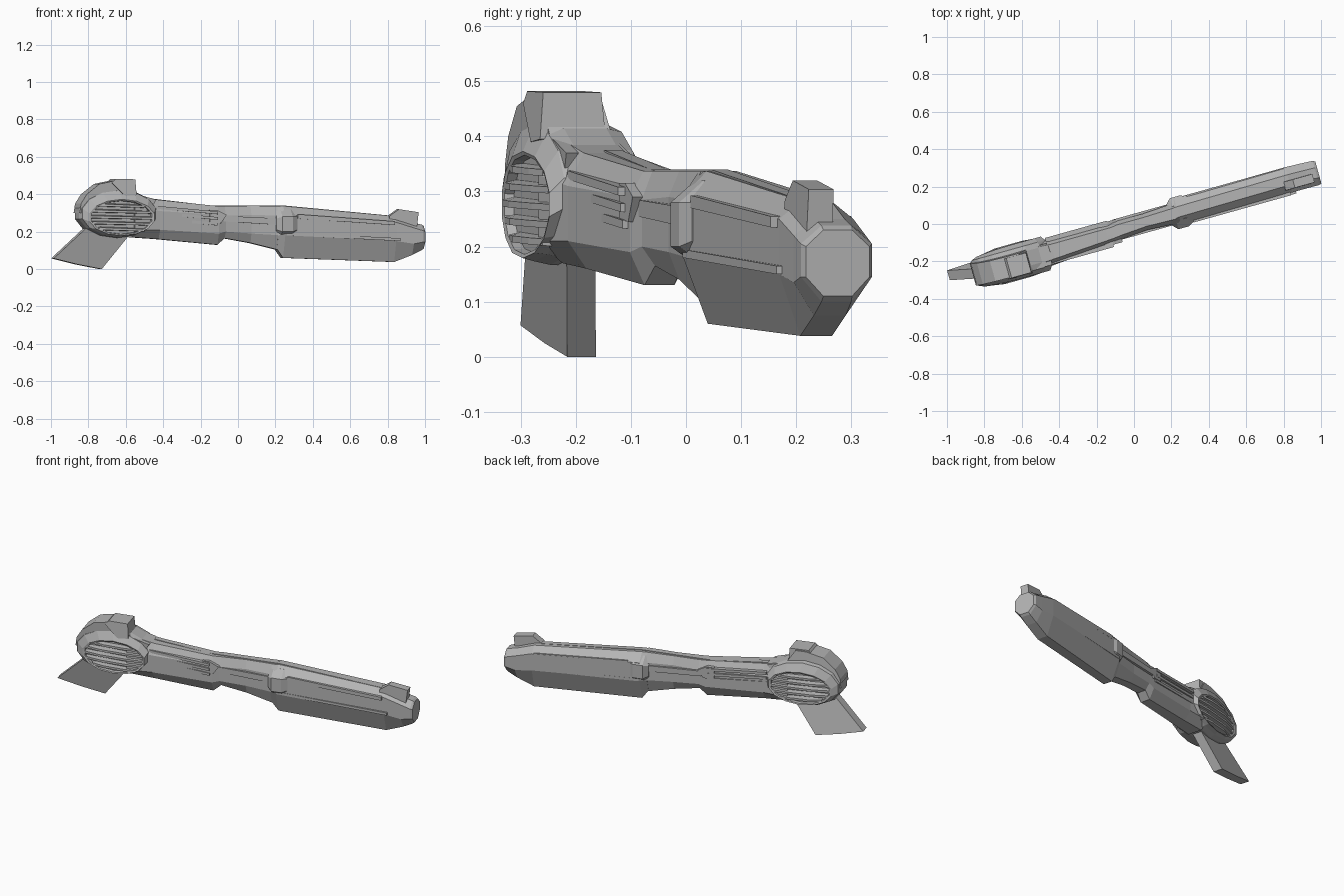
import bpy, bmesh, math
from mathutils import Vector

if "Cube" in bpy.data.objects:
    bpy.data.objects.remove(bpy.data.objects["Cube"], do_unlink=True)

metal = bpy.data.materials.new("grey_metal")
metal.use_nodes = True
GREY = (0.46, 0.46, 0.46, 1)
metal.diffuse_color = GREY
metal.node_tree.nodes["Principled BSDF"].inputs["Base Color"].default_value = GREY

YAW = math.radians(15.6)


def place(x, side, z):
    """Long-axis x, sideways offset and height, turned to the model's heading."""
    return Vector((x - side * math.sin(YAW),
                   x * math.tan(YAW) + side * math.cos(YAW) - 0.005, z))


def loft(name, rings):
    """Skin closed rings of (x, side, z) points and cap both ends."""
    bm = bmesh.new()
    loops = [[bm.verts.new(place(*p)) for p in ring] for ring in rings]
    n = len(loops[0])
    for a, b in zip(loops, loops[1:]):
        for i in range(n):
            j = (i + 1) % n
            bm.faces.new((a[i], a[j], b[j], b[i]))
    bm.faces.new(loops[0][::-1])
    bm.faces.new(loops[-1])
    bmesh.ops.recalc_face_normals(bm, faces=bm.faces)
    mesh = bpy.data.meshes.new(name)
    bm.to_mesh(mesh)
    bm.free()
    mesh.materials.append(metal)
    obj = bpy.data.objects.new(name, mesh)
    bpy.context.collection.objects.link(obj)
    return obj


def section(x, mid, low, wide, top, z0, z1, z2, z3):
    """Eight-sided cross-section with its own bottom, waist and top widths."""
    half = [(low, z0), (wide, z1), (wide, z2), (top, z3)]
    return ([(x, mid + w, z) for w, z in half]
            + [(x, mid - w, z) for w, z in reversed(half)])


def slab(name, outline, s0, s1, pinch=0.0, lean=0.0):
    """Extrude a side outline sideways; its upper points may narrow or lean."""
    hi = max(z for x, z in outline)
    lo = min(z for x, z in outline)

    def ring(s, shift):
        return [(x, s + shift * (z - lo) / (hi - lo), z) for x, z in outline]
    return loft(name, [ring(s0, lean + pinch), ring(s1, lean - pinch)])


def oval(cx, cz, rx, rz, side, count=14):
    return [(cx + rx * math.cos(math.tau * (i + .5) / count), side,
             cz + rz * math.sin(math.tau * (i + .5) / count)) for i in range(count)]


# Barrel with tapering keel and octagonal muzzle
loft("barrel", [section(*s) for s in [
    (.20, 0, .03, .055, .03, .11, .18, .28, .335),
    (.235, .004, .026, .074, .028, .06, .185, .29, .337),
    (.83, .01, .03, .07, .028, .038, .15, .25, .283),
    (.925, .008, .03, .068, .028, .075, .135, .22, .25),
    (.975, .006, .028, .067, .028, .1, .145, .205, .238),
    (.987, .005, .027, .06, .027, .11, .145, .2, .23)]])

# Collar at the rear of the barrel
loft("barrel_collar", [section(*s) for s in [
    (.19, 0, .04, .06, .03, .19, .21, .27, .32),
    (.215, 0, .05, .086, .04, .175, .20, .28, .32),
    (.27, 0, .05, .086, .04, .175, .20, .28, .32),
    (.30, 0, .04, .07, .03, .19, .21, .28, .31)]])

# Neck joining head and barrel
loft("neck", [section(*s) for s in [
    (-.58, -.02, .04, .085, .05, .17, .21, .33, .40),
    (-.44, -.02, .035, .07, .04, .16, .21, .31, .37),
    (-.12, -.01, .028, .056, .03, .13, .19, .29, .337),
    (-.08, -.005, .025, .05, .03, .165, .20, .285, .337),
    (.06, 0, .025, .045, .025, .14, .19, .29, .337),
    (.22, 0, .028, .055, .03, .10, .18, .285, .337)]])

# Ridge along the top
slab("top_ridge", [(-.5, .35), (-.45, .375), (-.15, .34), (.24, .34), (.8, .287), (.8, .25), (-.5, .3)],
     -.018, .014)

for sign, label in ((1, "left"), (-1, "right")):
    # Slim rails over the neck, ending in a stepped block
    for i in range(3):
        z = .33 - i * .03
        a, b = sorted((sign * .03 - .015, sign * (.073 - .004 * i) - .012))
        slab(f"{label}_neck_rail_{i + 1}",
             [(-.46, z + .008), (-.13, z - .022), (-.13, z - .037), (-.46, z - .008)], a, b)
    slab(f"{label}_rail_block", [(-.17, .315), (-.13, .315), (-.08, .29), (-.11, .245), (-.17, .25)],
         *sorted((sign * .02, sign * .064 - .008)))
    # Converging strut from neck to collar
    slab(f"{label}_strut", [(-.1, .285), (.22, .27), (.22, .235), (-.1, .255)],
         *sorted((sign * .02, sign * .058)))
    # Long rail and lower panel edge on the barrel
    slab(f"{label}_barrel_rail", [(.3, .293), (.82, .255), (.82, .235), (.3, .27)],
         *sorted((sign * .03, sign * .076 + .003)))
    slab(f"{label}_panel_edge", [(.24, .195), (.85, .165), (.85, .15), (.24, .18)],
         *sorted((sign * .03, sign * .075 + .004)))

# Rounded head, domed towards a recessed oval vent on each side
MID = -.02


def vent(scale, side):
    """Vent outline, drawn in towards the middle at the rear of the head."""
    return [(x, MID + side * (1 - .9 * max(0, -.7 - x)), z)
            for x, _, z in oval(-.65, .276, .182 * scale, .1 * scale, 0)]


def shell(side, grow=1):
    return oval(-.66, .297, .212 * grow, .13 * grow, MID + side)


loft("head", [vent(.88, -.072), vent(.9, -.091), vent(.97, -.094), shell(-.07, .95), shell(-.04),
              shell(.04), shell(.07, .95), vent(.97, .094), vent(.9, .091), vent(.88, .072)])

# Slats across both vents, each bulging outwards in the middle
for sign, label in ((1, "left"), (-1, "right")):
    for i in range(5):
        z = .213 + i * .0315
        reach = .162 * math.sqrt(1 - ((z - .276) / .093) ** 2)
        rings = []
        for t, out in ((-1, .084), (-.45, .099), (.45, .099), (1, .091)):
            x, drop = -.65 + t * reach, .004 * t
            rings.append([(x, MID + sign * s, z - drop + h)
                          for s, h in ((.06, .011), (out, .005), (out, -.007), (.06, -.009))])
        loft(f"{label}_vent_slat_{i + 1}", rings)

# Arched cap and rear sight on top of the head
slab("head_cap", [(-.868, .3), (-.862, .35), (-.832, .4), (-.765, .455), (-.67, .475),
                  (-.61, .475), (-.56, .4), (-.46, .37), (-.5, .3)], -.083, .04, .005, -.015)
slab("rear_sight", [(-.70, .46), (-.68, .482), (-.575, .48), (-.57, .395), (-.63, .39)],
     -.105, .02, .008)

# Front sight
slab("front_sight", [(.8, .25), (.8, .284), (.85, .32), (.955, .304), (.943, .2)],
     -.042, .008, .002)

# Raked grip, leaning into the head
slab("grip", [(-.805, .24), (-.99, .057), (-.86, .025), (-.73, 0), (-.595, .18), (-.65, .26)],
     -.007, .047, 0, -.058)
